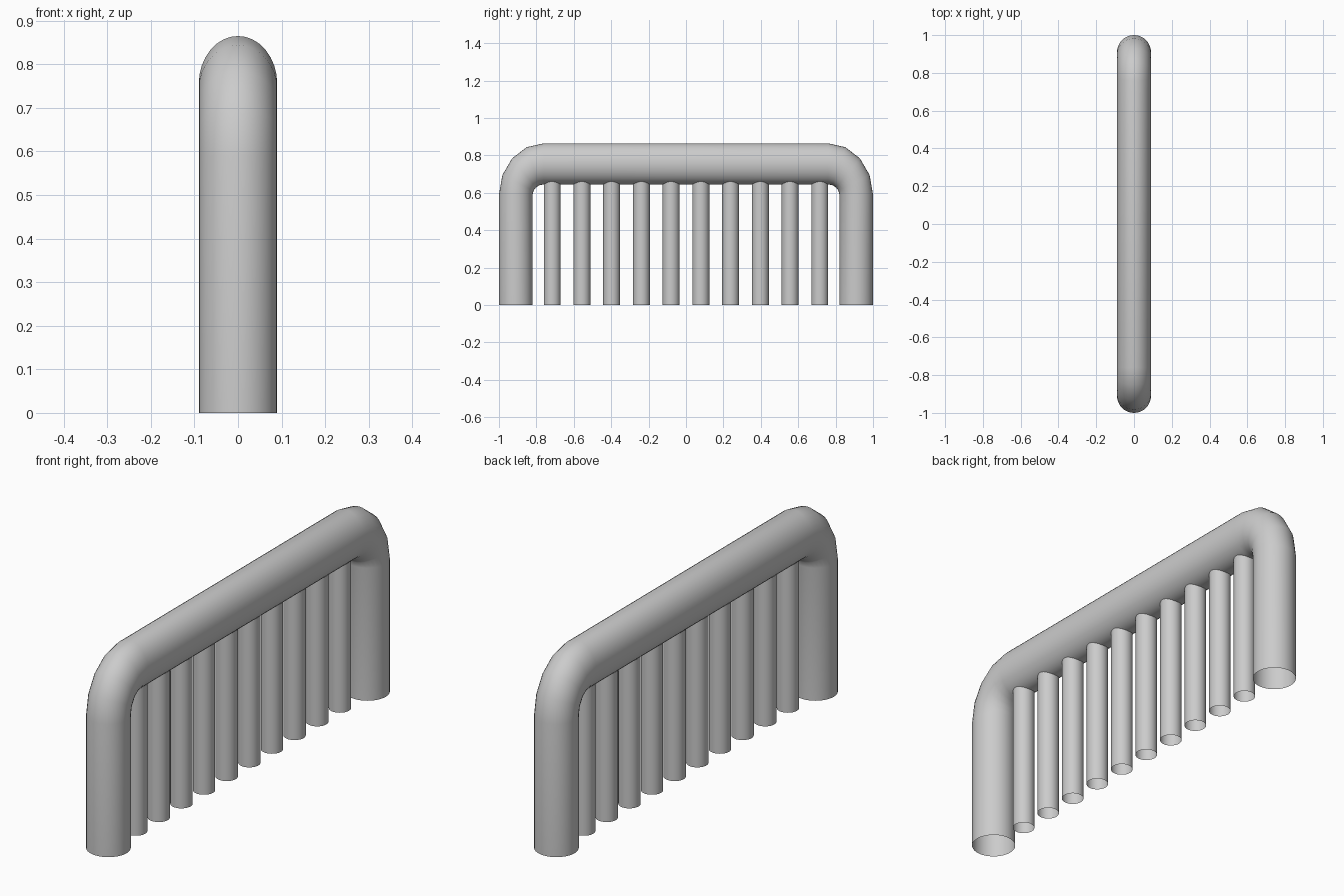
import bpy
from math import sin, cos, pi

if "Cube" in bpy.data.objects:
    bpy.data.objects.remove(bpy.data.objects["Cube"])

SIDES = 32
BEND = 4  # segments per corner


def tube(name, rings):
    """Open-ended tube skinned through equal-length rings of points."""
    n = len(rings[0])
    verts = [p for ring in rings for p in ring]
    faces = [(i * n + j, i * n + (j + 1) % n, (i + 1) * n + (j + 1) % n, (i + 1) * n + j)
             for i in range(len(rings) - 1) for j in range(n)]
    mesh = bpy.data.meshes.new(name)
    mesh.from_pydata(verts, [], faces)
    mesh.shade_smooth()
    obj = bpy.data.objects.new(name, mesh)
    bpy.context.collection.objects.link(obj)
    return obj


def frame_ring(side, angle, floor=False):
    """Cross-section of the frame at a bend angle (0 = upright leg, 90 deg = top bar)."""
    ring = []
    for k in range(SIDES):
        t = 2 * pi * k / SIDES
        reach = (0.15 + 0.09 * cos(t)) * cos(angle)
        rise = (0.165 + 0.11 * cos(t)) * sin(angle)
        ring.append((0.09 * sin(t), side * (0.76 + reach), 0 if floor else 0.59 + rise))
    return ring


# Arched outer frame: leg, bend, top bar, bend, leg
angles = [pi / 2 * i / BEND for i in range(BEND + 1)]
rings = [frame_ring(-1, 0, True)] + [frame_ring(-1, a) for a in angles]
rings += [frame_ring(1, a) for a in reversed(angles)] + [frame_ring(1, 0, True)]
tube("arched_frame", rings[::-1])

# Ten thin vertical bars, ending inside the top bar
for i in range(10):
    y = (i - 4.5) * 0.159
    tube(f"vertical_bar_{i + 1}",
         [[(0.045 * cos(2 * pi * k / SIDES), y + 0.045 * sin(2 * pi * k / SIDES), z)
           for k in range(SIDES)] for z in (0, 0.70)])
